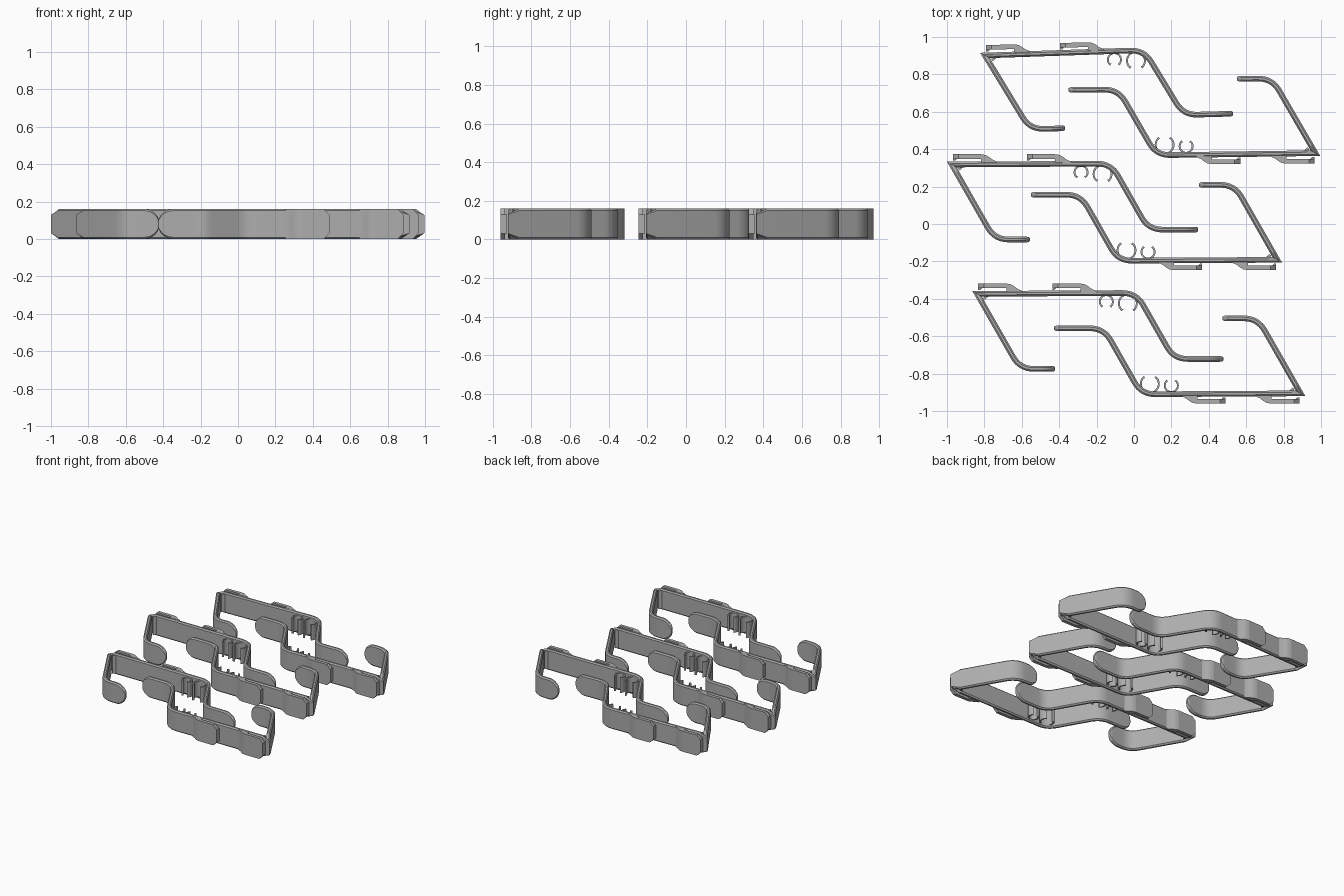
import bpy, bmesh, math
from mathutils import Vector, Matrix

cube = bpy.data.objects.get("Cube")
if cube:
    bpy.data.objects.remove(cube, do_unlink=True)

H = 0.08          # half height of the strap
W = 0.015         # half thickness of the strap
BEVEL = 0.009
BAR_Y = 0.318     # centre line of the long bar
ORIGIN = Vector((-0.105, -0.0575, -H))

grey = bpy.data.materials.new("plain grey plastic")
grey.use_nodes = True
colour = (0.42, 0.42, 0.42, 1)
grey.diffuse_color = colour
grey.node_tree.nodes["Principled BSDF"].inputs["Base Color"].default_value = colour


def loft(name, sections):
    """Skin a row of closed cross-sections and cap both ends."""
    bm = bmesh.new()
    rings = [[bm.verts.new(Vector(p) - ORIGIN) for p in s] for s in sections]
    n = len(rings[0])
    for a, b in zip(rings, rings[1:]):
        for i in range(n):
            j = (i + 1) % n
            bm.faces.new((a[i], a[j], b[j], b[i]))
    bm.faces.new(rings[0])
    bm.faces.new(rings[-1])
    bmesh.ops.recalc_face_normals(bm, faces=bm.faces)
    mesh = bpy.data.meshes.new(name)
    bm.to_mesh(mesh)
    bm.free()
    mesh.materials.append(grey)
    return mesh


def bend(before, corner, after, reach=0.075, steps=8):
    """Rounded corner between two straight runs."""
    a = corner + (before - corner).normalized() * reach
    b = corner + (after - corner).normalized() * reach
    ts = [i / steps for i in range(steps + 1)]
    return [(a * (1 - t) ** 2 + corner * 2 * t * (1 - t) + b * t * t, H, W) for t in ts]


def tip(end, inner, steps=8):
    """Rounded end of an arm, from its tip inward."""
    d = (inner - end).normalized()
    out = []
    for i in range(steps + 1):
        a = math.radians(12 + 78 * i / steps)
        out.append((end + d * H * (1 - math.cos(a)), H * math.sin(a), W * min(1, 0.55 + i * 0.2)))
    return out


def make_strap():
    p = [Vector(c) for c in ((-0.555, -0.083), (-0.745, -0.083), (-0.974, BAR_Y),
                             (-0.123, BAR_Y + 0.005), (0.078, -0.03), (0.345, -0.03))]
    sharp = p[2]
    path = tip(p[0], p[1]) + bend(p[0], p[1], p[2])
    path += [(sharp + (p[1] - sharp).normalized() * 0.045, H, W), (sharp, H - 0.022, W),
             (sharp + (p[3] - sharp).normalized() * 0.045, H, W)]
    path += bend(p[2], p[3], p[4]) + bend(p[3], p[4], p[5]) + tip(p[5], p[4])[::-1]
    sections = []
    for i, (c, h, w) in enumerate(path):
        normals = []
        for a, b in ((i - 1, i), (i, i + 1)):
            if 0 <= a and b < len(path):
                d = (path[b][0] - path[a][0]).normalized()
                normals.append(Vector((-d.y, d.x)))
        n = normals[0]
        if len(normals) == 2:
            n = (n + normals[1]) / (1 + n.dot(normals[1]))
        e = min(BEVEL, w * 0.6, h * 0.5)
        ring = [(w, h - e), (w - e, h), (e - w, h), (-w, h - e),
                (-w, e - h), (e - w, -h), (w - e, -h), (w, e - h)]
        sections.append([(c.x + n.x * u, c.y + n.y * u, v) for u, v in ring])
    return loft("strap", sections)


def make_clip(name, x0):
    """Spring tongue along the outside of the bar: x, low, high, height inset."""
    y0 = BAR_Y + W
    stations = ((0, 0.015, 0.04, 0.03), (0.03, 0.015, 0.04, 0), (0.15, 0.015, 0.04, 0),
                (0.15, -0.004, 0.04, 0), (0.175, -0.004, 0.036, 0), (0.195, -0.004, 0.024, 0),
                (0.21, -0.004, 0.012, 0), (0.235, -0.004, 0.001, 0))
    return loft(name, [[(x0 + x, y0 + lo, s - H), (x0 + x, y0 + hi, s - H),
                        (x0 + x, y0 + hi, H - s), (x0 + x, y0 + lo, H - s)]
                       for x, lo, hi, s in stations])


def make_lip(name, x0):
    """Small catch under the free end of a tongue."""
    y0 = BAR_Y + W
    return loft(name, [[(x0, y0 + 0.02, z), (x0, y0 + 0.006, z),
                        (x0 + 0.012, y0 + 0.006, z), (x0 + 0.025, y0 + 0.02, z)]
                       for z in (-0.05, 0.05)])


def make_ring(name, x, y, radius, gap=38, steps=28):
    """Open C-shaped holder on the inside of the bar."""
    sections = []
    for i in range(steps + 1):
        a = math.radians(-90 + gap + (360 - 2 * gap) * i / steps)
        t = 0.014 if i in (0, steps) else 0.01
        r_in, r_out = radius - t, radius
        c, s = math.cos(a), math.sin(a)
        sections.append([(x + r * c, y + r * s, z) for r, z in
                         ((r_in, -0.06), (r_out, -0.06), (r_out, 0.06), (r_in, 0.06))])
    return loft(name, sections)


def make_gusset():
    """Fill in the acute inner corner."""
    x, y = -0.934, BAR_Y - W + 0.004
    return loft("corner_gusset", [[(x, y, z), (x + 0.025, y, z), (x + 0.002, y - 0.02, z),
                                   (x - 0.008, y - 0.012, z)] for z in (0.01 - H, H - 0.01)])


meshes = [make_strap(), make_gusset(),
          make_clip("outer_clip", -0.968), make_lip("outer_clip_lip", -0.968),
          make_clip("inner_clip", -0.572), make_lip("inner_clip_lip", -0.572),
          make_ring("small_ring", -0.283, 0.276, 0.04),
          make_ring("large_ring", -0.168, 0.267, 0.053)]

# Three pairs of brackets, each with one turned half way round
places = {"back_left": (0.0825, 0.55, 1.6), "back_right": (0.0985, 0.748, 180.4),
          "middle_left": (-0.105, -0.0575, 0), "middle_right": (-0.103, 0.184, 180),
          "front_left": (0.03, -0.749, 0), "front_right": (0.0215, -0.53, 180)}
bpy.ops.object.select_all(action="DESELECT")
for place, (x, y, angle) in places.items():
    for mesh in meshes:
        part = bpy.data.objects.new(place + "_" + mesh.name, mesh)
        bpy.context.collection.objects.link(part)
        part.matrix_world = Matrix.Translation((x, y, 0)) @ Matrix.Rotation(math.radians(angle), 4, "Z")
        if place == "back_left":
            part.select_set(True)
            bpy.context.view_layer.objects.active = part
bpy.ops.object.shade_smooth_by_angle(angle=math.radians(30))
